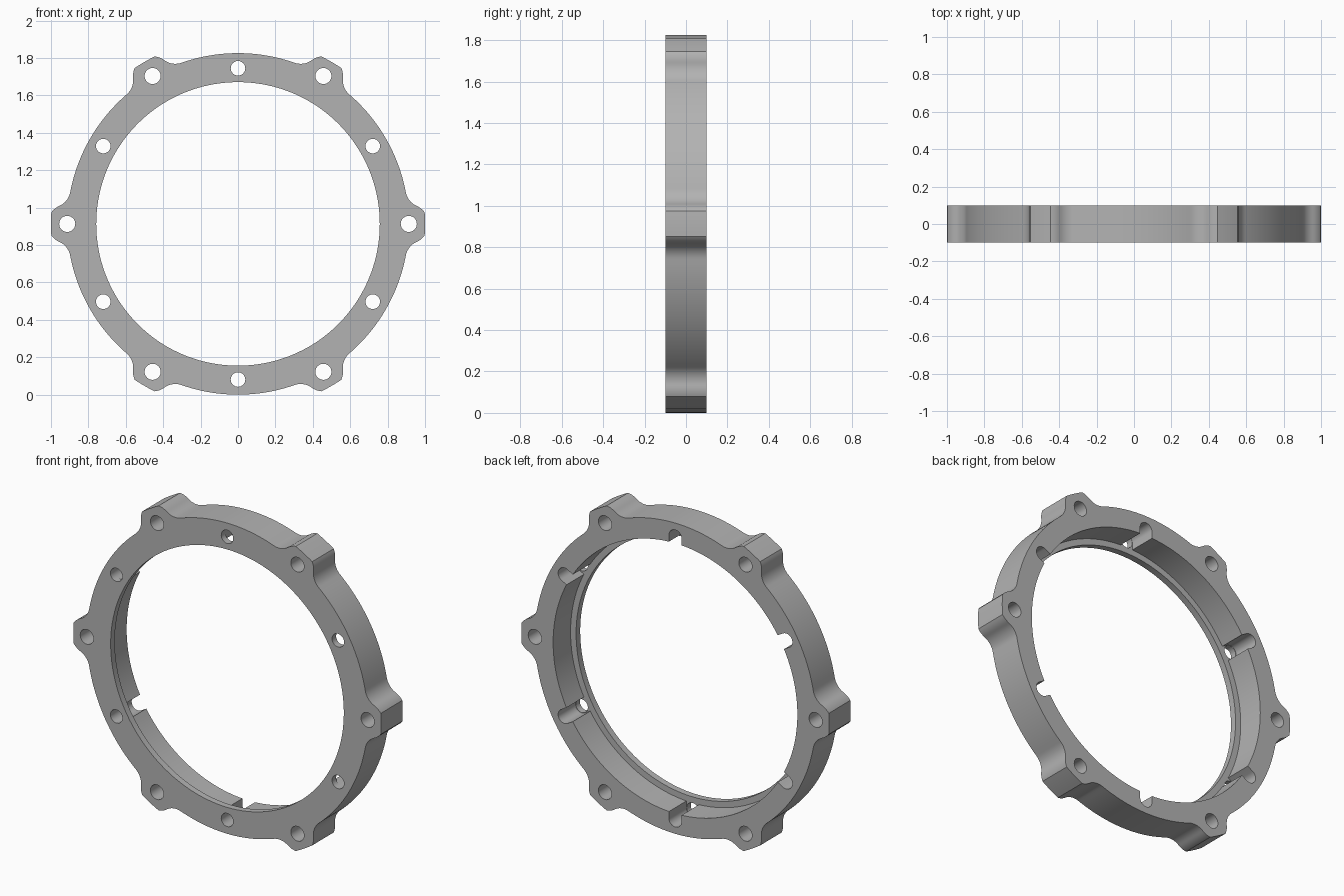
import bpy, bmesh
from math import sin, cos, pi, radians, atan2, hypot, sqrt, asin

cube = bpy.data.objects.get("Cube")
if cube:
    bpy.data.objects.remove(cube, do_unlink=True)

RING = 0.913      # outer radius, also the lug bolt circle
TIP = 1.0         # lug tips are trimmed to this radius
LUG = 0.105       # radius of a lug around its hole
FILLET = 0.10     # blend between lug and ring
BORE, RECESS = 0.758, 0.794
PIN_CIRCLE = 0.832
HALF = 0.10       # half of the ring's depth
FLOOR = -0.062    # the recess stops here, leaving a front lip

metal = bpy.data.materials.new("light grey metal")
metal.use_nodes = True
grey = (0.45, 0.45, 0.45, 1)
metal.diffuse_color = grey
metal.node_tree.nodes["Principled BSDF"].inputs["Base Color"].default_value = grey


def arc(cx, cz, r, a0, a1, n):
    return [(cx + r * cos(a0 + (a1 - a0) * i / n),
             cz + r * sin(a0 + (a1 - a0) * i / n)) for i in range(n + 1)]


def turn(points, a):
    return [(x * cos(a) - z * sin(a), x * sin(a) + z * cos(a)) for x, z in points]


def prism(name, points, y0, y1):
    """Extrude an outline in the xz plane from y0 to y1."""
    bm = bmesh.new()
    face = bm.faces.new([bm.verts.new((x, y0, z + RING)) for x, z in points])
    moved = bmesh.ops.extrude_face_region(bm, geom=[face])["geom"]
    bmesh.ops.translate(bm, vec=(0, y1 - y0, 0),
                        verts=[v for v in moved if isinstance(v, bmesh.types.BMVert)])
    bmesh.ops.recalc_face_normals(bm, faces=bm.faces)
    mesh = bpy.data.meshes.new(name)
    bm.to_mesh(mesh)
    bm.free()
    mesh.materials.append(metal)
    obj = bpy.data.objects.new(name, mesh)
    bpy.context.collection.objects.link(obj)
    return obj


# Upper half of one lug: trimmed tip, round shoulder, concave fillet
fx = ((RING + FILLET) ** 2 + RING ** 2 - (LUG + FILLET) ** 2) / (2 * RING)
fz = sqrt((RING + FILLET) ** 2 - fx ** 2)
cx = (TIP ** 2 + RING ** 2 - LUG ** 2) / (2 * RING)
cz = sqrt(TIP ** 2 - cx ** 2)
shoulder = atan2(fz, fx - RING)
ring_angle = atan2(fz, fx)
half = arc(0, 0, TIP, 0, atan2(cz, cx), 3)
half += arc(RING, 0, LUG, atan2(cz, cx - RING), shoulder, 6)[1:]
half += arc(fx, fz, FILLET, shoulder + pi, ring_angle + pi, 10)[1:] \
    if shoulder > ring_angle else []
half += arc(0, 0, RING, ring_angle, pi / 6, 12)[1:]

# Mirror the half lug and repeat it around the ring
sector = [(x, -z) for x, z in reversed(half[1:])] + half[:-1]
outline = [p for k in range(6) for p in turn(sector, k * pi / 3)]
ring = prism("flange_ring", outline, -HALF, HALF)

# Recess outline with a round-ended slot at every pin hole
SLOT = 0.041
edge = asin(SLOT / RECESS)
slot = [(RECESS * cos(edge), -SLOT)] + arc(PIN_CIRCLE, 0, SLOT, -pi / 2, pi / 2, 16)
slot += arc(0, 0, RECESS, edge, pi / 3 - edge, 24)[:-1]
recess = [p for k in range(6) for p in turn(slot, pi / 6 + k * pi / 3)]

cutters = [prism("recess_cutter", recess, FLOOR, 0.3),
           prism("bore_cutter", arc(0, 0, BORE, 0, 2 * pi, 144)[:-1], -0.3, 0.25)]
for k in range(6):
    lug_hole = arc(RING, 0, 0.043, 0, 2 * pi, 32)[:-1]
    pin_hole = arc(PIN_CIRCLE, 0, 0.039, 0, 2 * pi, 32)[:-1]
    cutters.append(prism("lug_hole_cutter", turn(lug_hole, k * pi / 3), -0.2, 0.2))
    cutters.append(prism("pin_hole_cutter", turn(pin_hole, pi / 6 + k * pi / 3), -0.2, 0.15))

# Cut everything out of the ring
bpy.ops.object.select_all(action='DESELECT')
bpy.context.view_layer.objects.active = ring
ring.select_set(True)
for cutter in cutters:
    cutter.hide_render = True
    mod = ring.modifiers.new("cut", 'BOOLEAN')
    mod.operation = 'DIFFERENCE'
    mod.solver = 'EXACT'
    mod.object = cutter
    bpy.ops.object.modifier_apply(modifier=mod.name)
    bpy.data.objects.remove(cutter, do_unlink=True)

bpy.ops.object.shade_smooth_by_angle(angle=radians(25))
